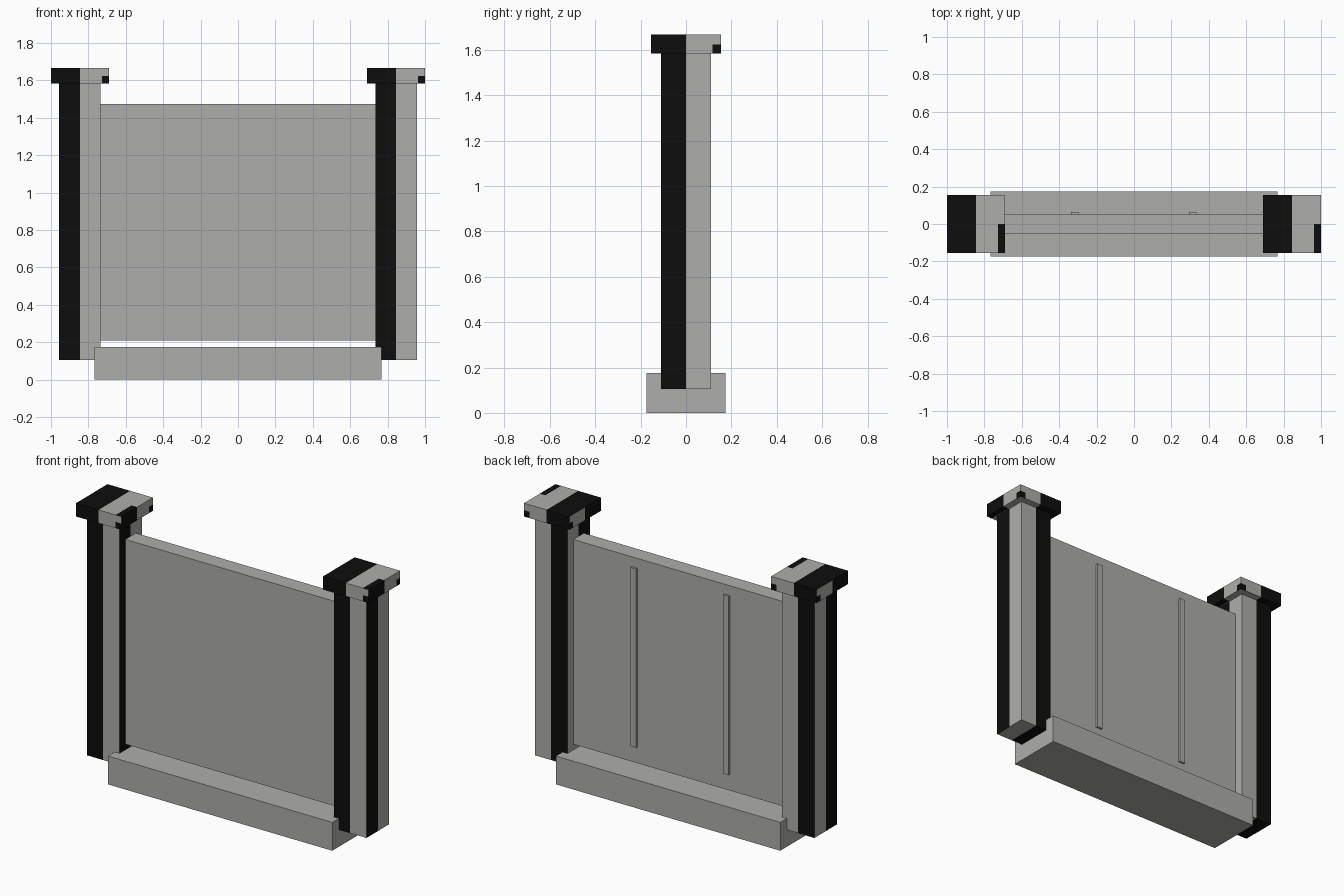
import bpy, bmesh
from mathutils import Vector

if "Cube" in bpy.data.objects:
    bpy.data.objects.remove(bpy.data.objects["Cube"])


def material(name, rgb):
    m = bpy.data.materials.new(name)
    m.diffuse_color = (*rgb, 1.0)
    m.use_nodes = True
    m.node_tree.nodes["Principled BSDF"].inputs["Base Color"].default_value = m.diffuse_color
    return m


GREY = material("stone grey", (0.42, 0.42, 0.41))
BLACK = material("black", (0.004, 0.004, 0.004))


def box(name, lo, hi, cuts=(), rule=None):
    """Box from corner to corner; cuts are (axis, position), rule picks the face colour."""
    lo, hi = Vector(lo), Vector(hi)
    bm = bmesh.new()
    bmesh.ops.create_cube(bm, size=1)
    for v in bm.verts:
        v.co = Vector([(lo[i] + hi[i]) / 2 + v.co[i] * (hi[i] - lo[i]) for i in range(3)])
    for axis, pos in cuts:
        normal = Vector((0, 0, 0))
        normal[axis] = 1
        bmesh.ops.bisect_plane(bm, geom=bm.verts[:] + bm.edges[:] + bm.faces[:],
                               plane_co=normal * pos, plane_no=normal)
    bm.normal_update()
    if rule:
        for f in bm.faces:
            f.material_index = int(rule(f.calc_center_median(), f.normal))
    me = bpy.data.meshes.new(name)
    bm.to_mesh(me)
    bm.free()
    me.materials.append(GREY)
    if rule:
        me.materials.append(BLACK)
    ob = bpy.data.objects.new(name, me)
    bpy.context.collection.objects.link(ob)
    return ob


NOTCH = 0.117      # where the small black corner patch starts
CAP_MID = 1.624    # middle height of the cap


def two_tone(cx):
    """Black on the low half of each face, plus a black patch in the cap corner."""
    def rule(c, n):
        x, y, z = c.x - cx, c.y, c.z - CAP_MID
        if abs(n.x) > 0.5:
            u, v = y, z
        elif abs(n.y) > 0.5:
            u, v = x, z
        else:
            u, v = x, y
        return u < 0 or (u > NOTCH and v < 0)
    return rule


# Posts with caps
for side, cx in (("left", -0.845), ("right", 0.845)):
    halves = [(0, cx), (1, 0)]
    box(side + "_post", (cx - 0.111, -0.111, 0.105), (cx + 0.111, 0.111, 1.585),
        halves, two_tone(cx))
    box(side + "_post_cap", (cx - 0.155, -0.154, 1.585), (cx + 0.155, 0.154, 1.667),
        halves + [(0, cx + NOTCH), (1, NOTCH), (2, CAP_MID)], two_tone(cx))

# Panel, base beam and back battens
box("panel", (-0.737, -0.051, 0.21), (0.737, 0.052, 1.475))
box("base_beam", (-0.767, -0.175, 0), (0.767, 0.175, 0.175))
for side, x in (("left", -0.317), ("right", 0.315)):
    box(side + "_back_batten", (x - 0.02, 0.045, 0.31), (x + 0.02, 0.065, 1.415))
